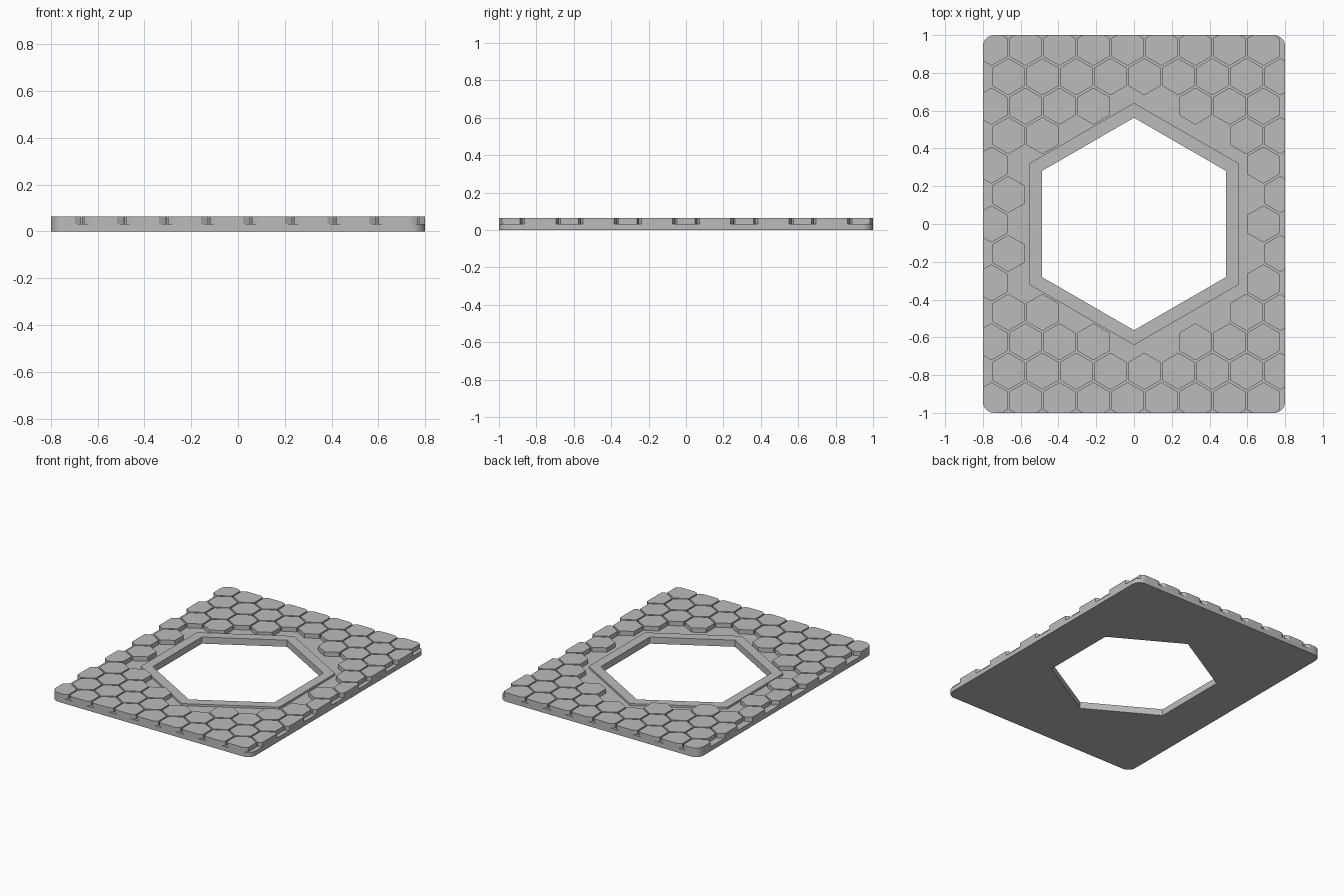
import bpy, bmesh
from math import sin, cos, radians, sqrt
from mathutils import Vector

HALF_X, HALF_Y, CORNER = 0.8, 1.0, 0.06
BASE_TOP, RIM_TOP, TILE_TOP = 0.033, 0.048, 0.065
HOLE, RIM = 0.487, 0.555          # apothems of the opening and its rim
PITCH, TILE = 0.18, 0.0845        # tile spacing and tile apothem

cube = bpy.data.objects.get("Cube")
if cube:
    bpy.data.objects.remove(cube, do_unlink=True)

grey = bpy.data.materials.new("plain grey")
grey.use_nodes = True
colour = (0.5, 0.5, 0.5, 1)
grey.diffuse_color = colour
grey.node_tree.nodes["Principled BSDF"].inputs["Base Color"].default_value = colour


def hexagon(apothem, x=0, y=0):
    r = apothem * 2 / sqrt(3)
    return [Vector((x + r * cos(radians(a)), y + r * sin(radians(a))))
            for a in range(30, 390, 60)]


def rounded_rectangle():
    points = []
    for i, (sx, sy) in enumerate([(1, 1), (-1, 1), (-1, -1), (1, -1)]):
        centre = Vector((sx * (HALF_X - CORNER), sy * (HALF_Y - CORNER)))
        for step in range(9):
            a = radians(90 * i + 90 * step / 8)
            points.append(centre + CORNER * Vector((cos(a), sin(a))))
    return points


def clip(poly, outline):
    """Trim a convex polygon to a convex counter-clockwise outline."""
    for a, b in zip(outline, outline[1:] + outline[:1]):
        edge, kept = b - a, []
        for p, q in zip(poly, poly[1:] + poly[:1]):
            dp, dq = edge.cross(p - a), edge.cross(q - a)
            if dp >= 0:
                kept.append(p)
            if dp * dq < 0:
                kept.append(p.lerp(q, dp / (dp - dq)))
        poly = kept
    return poly


def extruded(name, shapes, bottom, top):
    """Each shape is a list of loops: an outer one and optional holes."""
    bm = bmesh.new()
    for loops in shapes:
        edges = []
        for loop in loops:
            verts = [bm.verts.new((p.x, p.y, bottom)) for p in loop]
            if len(loops) == 1:
                bm.faces.new(verts)
            else:
                edges += [bm.edges.new(pair)
                          for pair in zip(verts, verts[1:] + verts[:1])]
        if edges:
            bmesh.ops.triangle_fill(bm, edges=edges, use_beauty=True)
    # Keep the lower faces and raise a copy of them
    lower = bm.faces[:]
    raised = bmesh.ops.extrude_face_region(bm, geom=lower, use_keep_orig=True)
    bmesh.ops.translate(bm, vec=(0, 0, top - bottom),
                        verts=[g for g in raised["geom"]
                               if isinstance(g, bmesh.types.BMVert)])
    bmesh.ops.recalc_face_normals(bm, faces=bm.faces[:])
    mesh = bpy.data.meshes.new(name)
    bm.to_mesh(mesh)
    bm.free()
    mesh.materials.append(grey)
    obj = bpy.data.objects.new(name, mesh)
    bpy.context.collection.objects.link(obj)
    bpy.ops.object.select_all(action="DESELECT")
    obj.select_set(True)
    bpy.context.view_layer.objects.active = obj
    bpy.ops.object.shade_smooth_by_angle(angle=radians(25))
    return obj


def hex_distance(x, y):
    return max(abs(x), abs(x) / 2 + abs(y) * sqrt(3) / 2)


outline = rounded_rectangle()

# Plate with a hexagonal opening, and the low rim around it
extruded("base_plate", [[outline, hexagon(HOLE)]], 0, BASE_TOP)
extruded("opening_rim", [[hexagon(RIM), hexagon(HOLE)]], BASE_TOP, RIM_TOP)

# Honeycomb tiles, trimmed to the plate and left out near the opening
tiles = []
for row in range(-6, 7):
    y = row * PITCH * sqrt(3) / 2
    start = -0.665 if row % 2 else -0.755
    for column in range(9):
        x = start + column * PITCH
        if hex_distance(x, y) > RIM + TILE and abs(x) < HALF_X:
            tiles.append([clip(hexagon(TILE, x, y), outline)])
extruded("honeycomb_tiles", tiles, BASE_TOP, TILE_TOP)
